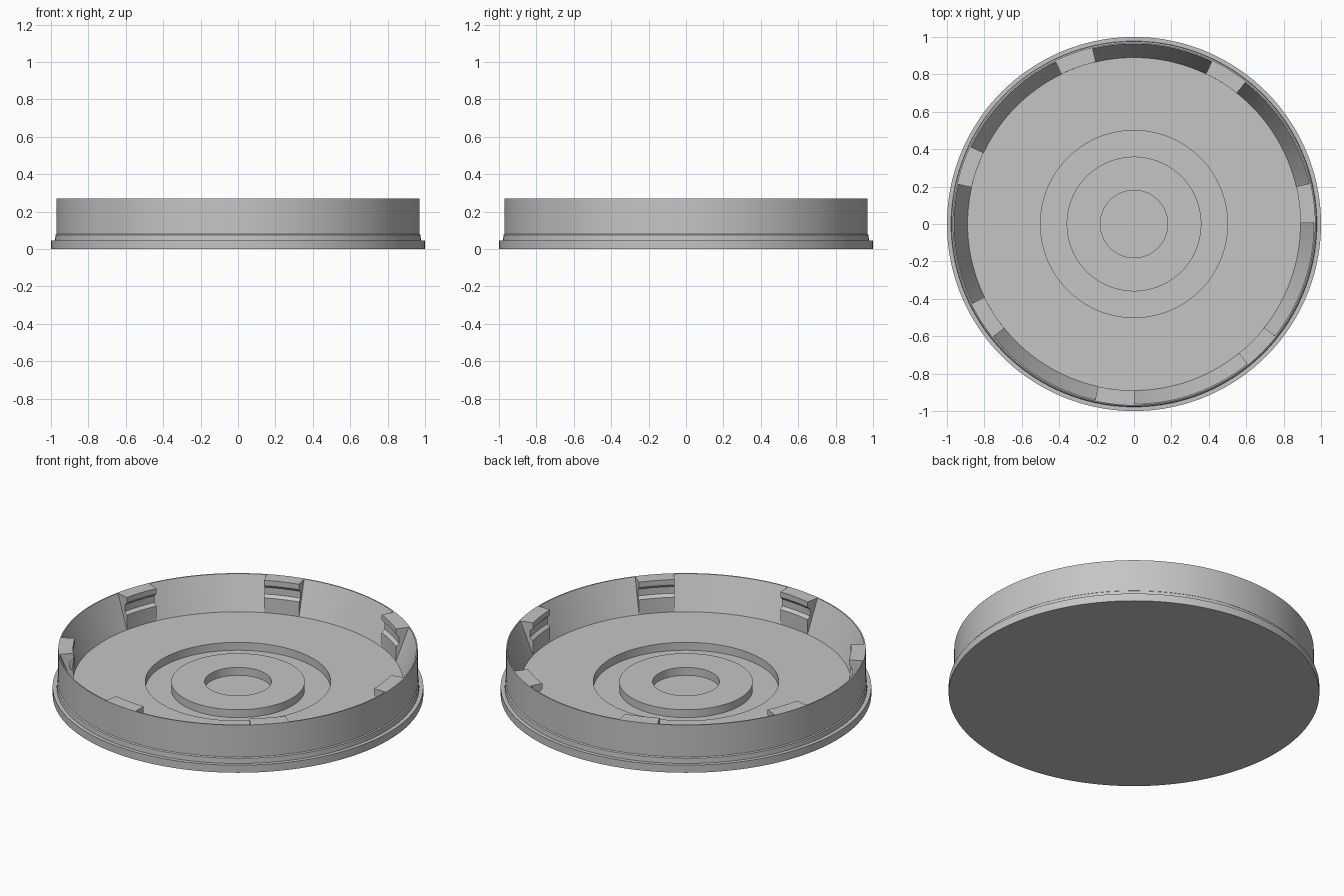
import bpy, bmesh
from math import cos, sin, radians, pi

cube = bpy.data.objects.get("Cube")
if cube:
    bpy.data.objects.remove(cube, do_unlink=True)

grey = bpy.data.materials.new("plain grey")
grey.use_nodes = True
colour = (0.56, 0.56, 0.56, 1)
grey.diffuse_color = colour
grey.node_tree.nodes["Principled BSDF"].inputs["Base Color"].default_value = colour


def finish(bm, name):
    bmesh.ops.remove_doubles(bm, verts=bm.verts, dist=1e-5)
    bmesh.ops.recalc_face_normals(bm, faces=bm.faces)
    mesh = bpy.data.meshes.new(name)
    bm.to_mesh(mesh)
    bm.free()
    mesh.materials.append(grey)
    obj = bpy.data.objects.new(name, mesh)
    bpy.context.collection.objects.link(obj)
    bpy.ops.object.select_all(action="DESELECT")
    obj.select_set(True)
    bpy.context.view_layer.objects.active = obj
    bpy.ops.object.shade_smooth_by_angle(angle=radians(20))
    return obj


def lathe(name, profile, steps):
    """Revolve an open radius/height profile that starts and ends on the axis."""
    bm = bmesh.new()
    verts = [bm.verts.new((r, 0, z)) for r, z in profile]
    edges = [bm.edges.new(pair) for pair in zip(verts, verts[1:])]
    bmesh.ops.spin(bm, geom=verts + edges, cent=(0, 0, 0), axis=(0, 0, 1),
                   angle=2 * pi, steps=steps, use_merge=True)
    return finish(bm, name)


def arc_block(name, profile, start, end, steps):
    """Sweep a closed radius/height profile along an arc and cap both ends."""
    bm = bmesh.new()
    rings = []
    for i in range(steps + 1):
        a = start + (end - start) * i / steps
        rings.append([bm.verts.new((r * cos(a), r * sin(a), z)) for r, z in profile])
    n = len(profile)
    for a, b in zip(rings, rings[1:]):
        for j in range(n):
            k = (j + 1) % n
            bm.faces.new((a[j], a[k], b[k], b[j]))
    bm.faces.new(rings[0])
    bm.faces.new(rings[-1])
    return finish(bm, name)


FLOOR, RECESS, RIM = 0.077, 0.03, 0.27

# Cap body: flange, stepped outer wall, flared inner wall, floor, ring groove, hub
lathe("cap_body", [
    (0, 0), (1, 0), (1, 0.045), (0.978, 0.045), (0.976, 0.075), (0.97, 0.08),
    (0.97, RIM), (0.963, RIM), (0.89, FLOOR),
    (0.5, FLOOR), (0.5, RECESS), (0.36, RECESS), (0.36, FLOOR),
    (0.18, FLOOR), (0.18, RECESS), (0, RECESS)], 144)

# Seven grooved snap clips around the inside of the wall
clip_profile = [
    (0.89, FLOOR - 0.01), (0.89, 0.165), (0.908, 0.18), (0.908, 0.22),
    (0.89, 0.238), (0.89, RIM), (0.964, RIM), (0.9, FLOOR - 0.01)]
for i in range(7):
    middle = radians(6.7) + 2 * pi * i / 7
    arc_block(f"snap_clip_{i + 1}", clip_profile,
              middle - radians(6.3), middle + radians(6.3), 6)
